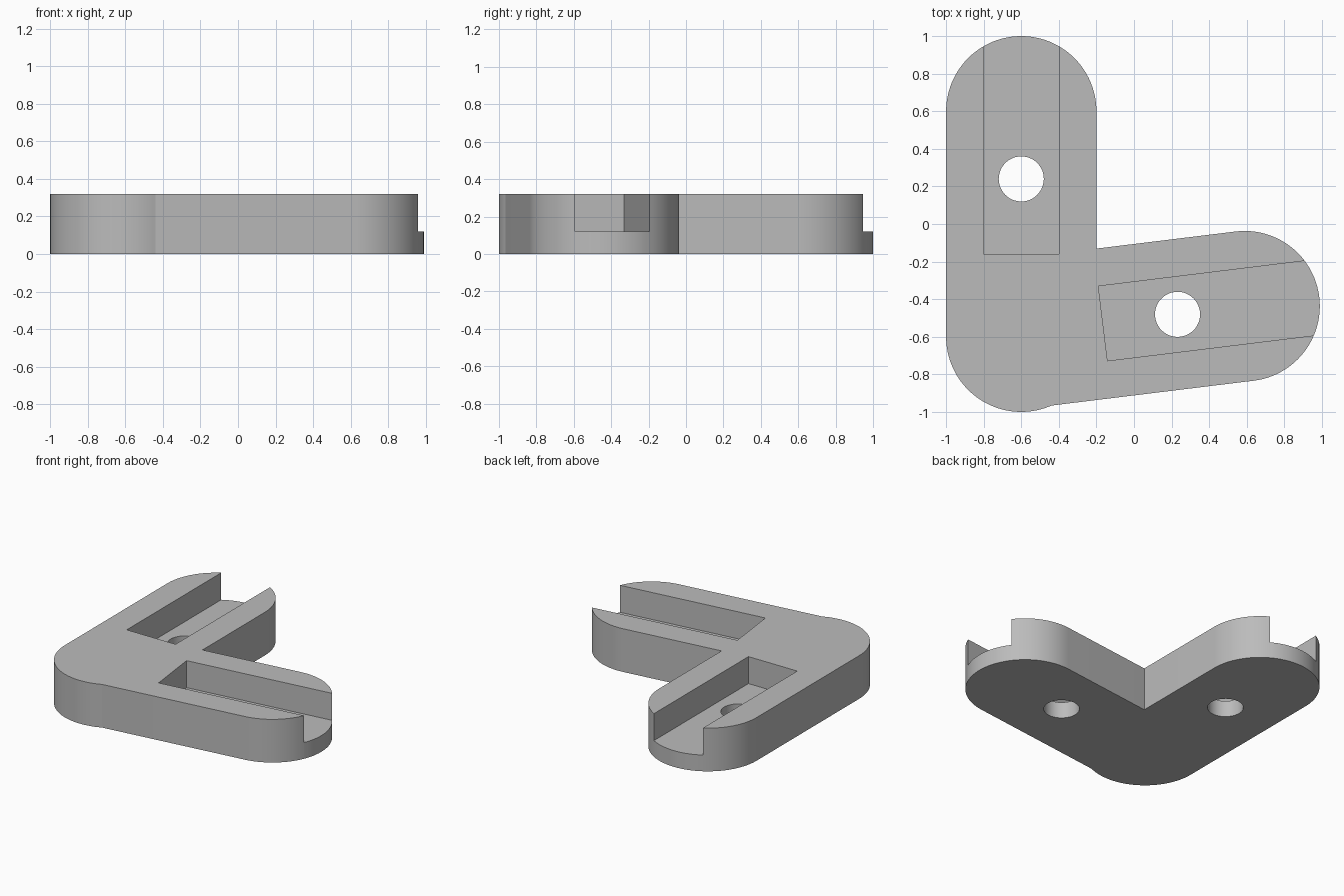
import bpy, bmesh
from math import radians, cos, sin, acos
from mathutils import Vector, Matrix

cube = bpy.data.objects.get("Cube")
if cube:
    bpy.data.objects.remove(cube, do_unlink=True)

R, HEIGHT, FLOOR = 0.4, 0.32, 0.12     # arm radius, full height, slot floor height
SLOT_HALF, HOLE_R = 0.2, 0.12
TILT = radians(7)

grey = bpy.data.materials.new("light_grey")
grey.use_nodes = True
grey.diffuse_color = (0.5, 0.5, 0.5, 1)
grey.node_tree.nodes["Principled BSDF"].inputs["Base Color"].default_value = grey.diffuse_color


def arc(centre, radius, start, end, steps=48):
    angles = [start + (end - start) * i / steps for i in range(steps + 1)]
    return [centre + radius * Vector((cos(a), sin(a))) for a in angles]


def prism(name, outline, bottom, top):
    bm = bmesh.new()
    base = bm.faces.new([bm.verts.new((p.x, p.y, bottom)) for p in outline])
    ext = bmesh.ops.extrude_face_region(bm, geom=[base])
    verts = [v for v in ext["geom"] if isinstance(v, bmesh.types.BMVert)]
    bmesh.ops.translate(bm, verts=verts, vec=(0, 0, top - bottom))
    bmesh.ops.recalc_face_normals(bm, faces=bm.faces)
    mesh = bpy.data.meshes.new(name)
    bm.to_mesh(mesh)
    bm.free()
    mesh.materials.append(grey)
    obj = bpy.data.objects.new(name, mesh)
    bpy.context.collection.objects.link(obj)
    return obj


# Outline of the two rounded arms meeting at the elbow
elbow = Vector((-0.6, -0.6))
long_end = Vector((-0.6, 0.6))
short_end = Vector((0.589, -0.437))
along = Vector((cos(TILT), sin(TILT)))
below = Vector((sin(TILT), -cos(TILT)))
edge_gap = below.dot(short_end - elbow) + R
kink = radians(270) + TILT + acos(edge_gap / R)
inner_x = elbow.x + R
side = short_end - R * below
inner = side + along * ((inner_x - side.x) / along.x)

outline = arc(long_end, R, 0, radians(180))
outline += arc(elbow, R, radians(180), kink)
outline += arc(short_end, R, TILT - radians(90), TILT + radians(90))
outline.append(inner)
body = prism("corner_bracket", outline, 0, HEIGHT)

# Open-ended slot and bolt hole for each arm
cutters = []
for label, end, angle in (("long", long_end, radians(90)), ("short", short_end, TILT)):
    turn = Matrix.Rotation(angle, 2)
    slot = [end + turn @ Vector(p) for p in ((-0.76, -SLOT_HALF), (1, -SLOT_HALF),
                                             (1, SLOT_HALF), (-0.76, SLOT_HALF))]
    hole = arc(end + turn @ Vector((-0.36, 0)), HOLE_R, 0, radians(360))[:-1]
    cutters.append(prism(label + "_slot_cutter", slot, FLOOR, 1))
    cutters.append(prism(label + "_hole_cutter", hole, -1, 1))

bpy.context.view_layer.objects.active = body
body.select_set(True)
for cutter in cutters:
    mod = body.modifiers.new(cutter.name, "BOOLEAN")
    mod.operation, mod.solver, mod.object = "DIFFERENCE", "EXACT", cutter
    bpy.ops.object.modifier_apply(modifier=mod.name)
for cutter in cutters:
    bpy.data.objects.remove(cutter, do_unlink=True)

bpy.ops.object.shade_smooth_by_angle(angle=radians(15))
